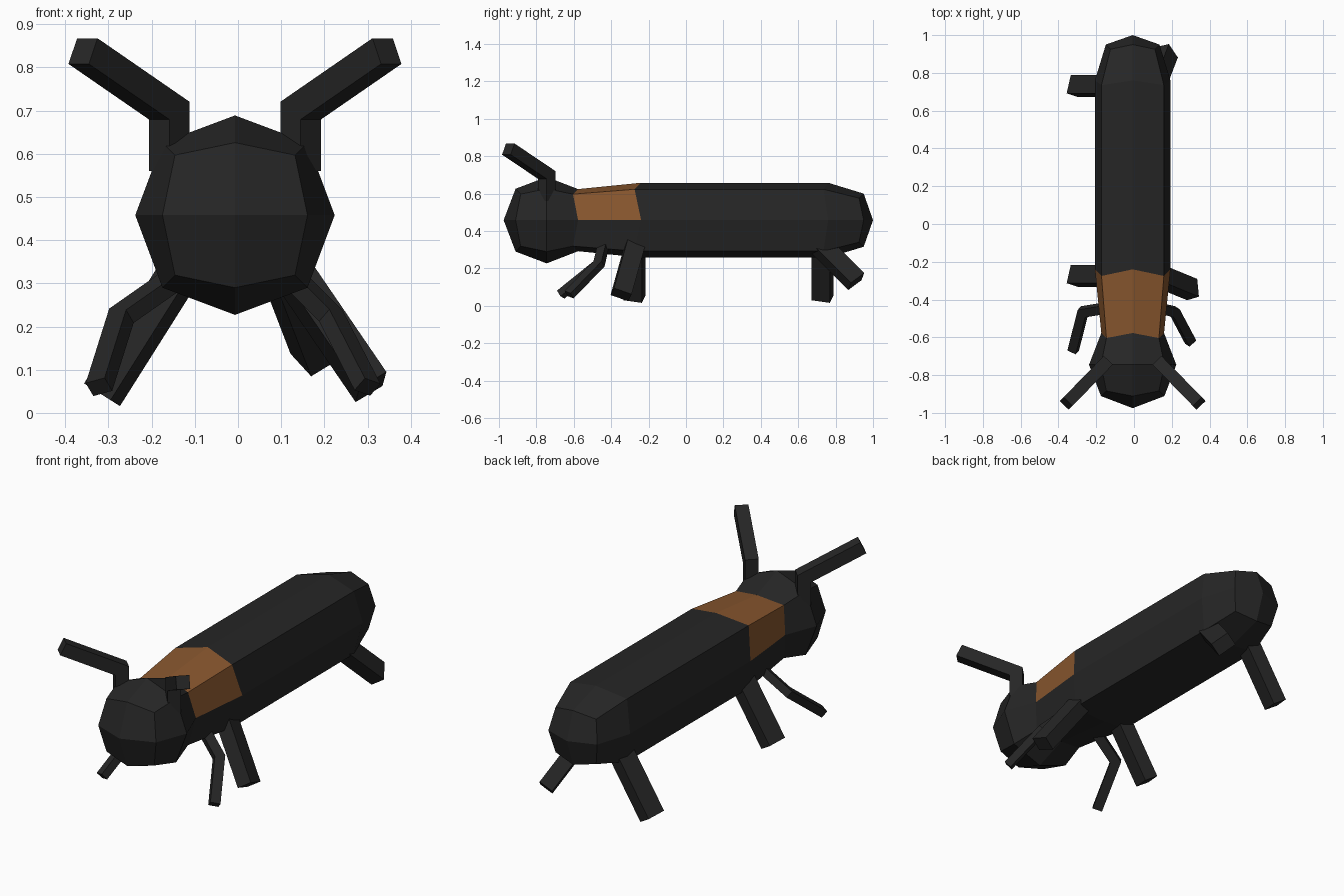
import bpy, bmesh, math
from mathutils import Vector

if "Cube" in bpy.data.objects:
    bpy.data.objects.remove(bpy.data.objects["Cube"])


def material(name, rgb):
    m = bpy.data.materials.new(name)
    m.diffuse_color = (*rgb, 1)
    m.use_nodes = True
    m.node_tree.nodes["Principled BSDF"].inputs["Base Color"].default_value = m.diffuse_color
    return m


BLACK = material("black", (0.019, 0.019, 0.019))
BROWN = material("brown", (0.25, 0.095, 0.028))
CX, CZ = -0.007, 0.458


def finish(name, bm, mats):
    bmesh.ops.recalc_face_normals(bm, faces=bm.faces)
    me = bpy.data.meshes.new(name)
    bm.to_mesh(me)
    bm.free()
    for m in mats:
        me.materials.append(m)
    ob = bpy.data.objects.new(name, me)
    bpy.context.collection.objects.link(ob)
    return ob


# Head and body: eight-sided rings, each (mid y, mid radius, corner y, corner offset)
def make_body():
    rings = [(-0.911, 0.168, -0.884, 0.139), (-0.745, 0.231, -0.745, 0.168),
             (-0.577, 0.166, -0.604, 0.139), (-0.24, 0.200, -0.275, 0.165),
             (0.76, 0.200, 0.735, 0.165), (0.95, 0.142, 0.925, 0.118)]
    bm = bmesh.new()
    loops = []
    for ym, rm, yc, rc in rings:
        loop = []
        for i in range(8):
            a = i * math.pi / 4
            r, y = (rc * math.sqrt(2), yc) if i % 2 else (rm, ym)
            loop.append(bm.verts.new((CX + r * math.cos(a), y, CZ + r * math.sin(a))))
        loops.append(loop)
    for k in range(len(loops) - 1):
        for i in range(8):
            j = (i + 1) % 8
            f = bm.faces.new((loops[k][i], loops[k][j], loops[k + 1][j], loops[k + 1][i]))
            if k == 2 and i < 4:      # brown collar on the upper half
                f.material_index = 1
    for loop, y in ((loops[0], -0.975), (loops[-1], 1.0)):
        tip = bm.verts.new((CX, y, CZ))
        for i in range(0, 8, 2):
            bm.faces.new((tip, loop[i], loop[i + 1], loop[(i + 2) % 8]))
    finish("body", bm, [BLACK, BROWN])


# Limb: rectangular bar swept along a flat path with mitred bends
def limb(name, path, w, h, roll=0.0, ref=(0, 1, 0)):
    p = [Vector(q) for q in path]
    d = [(b - a).normalized() for a, b in zip(p, p[1:])]
    n = d[0].cross(d[1]) if len(d) > 1 else Vector(ref) - d[0] * d[0].dot(Vector(ref))
    n.normalize()
    c, s = math.cos(roll), math.sin(roll)
    bm = bmesh.new()
    loops = []
    for i, q in enumerate(p):
        a, b = d[max(i - 1, 0)], d[min(i, len(d) - 1)]
        t = (a + b).normalized()
        u = t.cross(n) / max(t.dot(a), 0.3)
        loop = []
        for sx, sy in ((1, 1), (-1, 1), (-1, -1), (1, -1)):
            x, y = sx * w / 2, sy * h / 2
            loop.append(bm.verts.new(q + n * (x * c - y * s) + u * (x * s + y * c)))
        loops.append(loop)
    for la, lb in zip(loops, loops[1:]):
        for i in range(4):
            j = (i + 1) % 4
            bm.faces.new((la[i], la[j], lb[j], lb[i]))
    bm.faces.new(loops[0])
    bm.faces.new(loops[-1])
    finish(name, bm, [BLACK])


make_body()

# Antennae
for side, s in (("left", -1), ("right", 1)):
    limb(side + "_antenna",
         [(CX + s * 0.152, -0.745, 0.56), (CX + s * 0.152, -0.745, 0.70),
          (CX + s * 0.352, -0.95, 0.838)], 0.066, 0.066)

# Thin bent arms
limb("left_arm", [(-0.12, -0.44, 0.33), (-0.27, -0.465, 0.225), (-0.322, -0.67, 0.06)], 0.04, 0.05)
limb("right_arm", [(0.11, -0.44, 0.33), (0.215, -0.465, 0.225), (0.30, -0.625, 0.06)], 0.04, 0.05)

# Straight legs, left pair splayed sideways, right pair swung mid-stride
R = math.radians(15)
limb("left_front_leg", [(-0.13, -0.275, 0.335), (-0.315, -0.275, 0.042)], 0.10, 0.075, R)
limb("left_back_leg", [(-0.13, 0.73, 0.335), (-0.315, 0.73, 0.042)], 0.10, 0.075, R)
limb("right_front_leg", [(0.12, -0.27, 0.335), (0.308, -0.347, 0.06)], 0.10, 0.075, -R)
limb("right_back_leg", [(0.10, 0.71, 0.33), (0.177, 0.91, 0.13)], 0.10, 0.075, -R)
